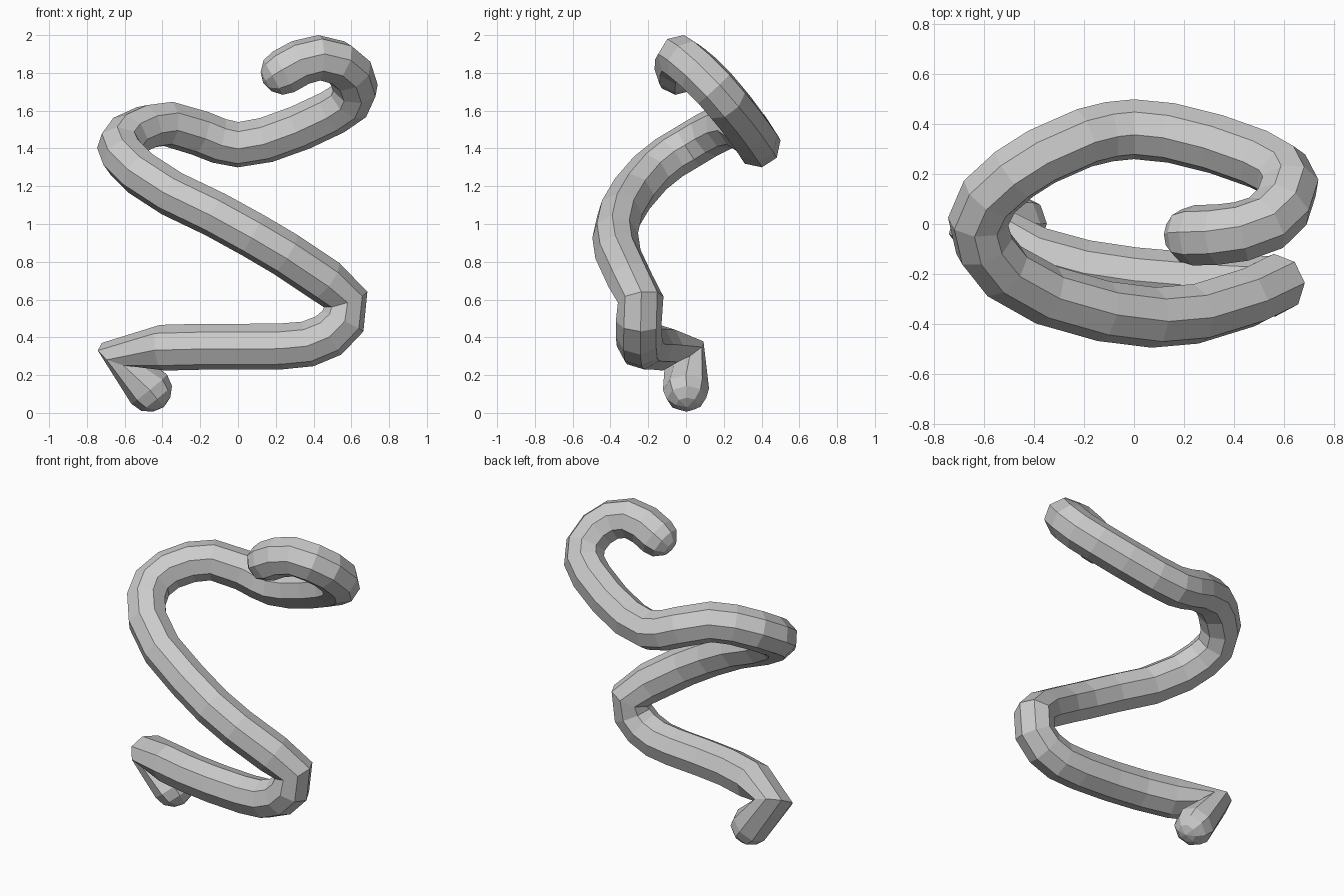
import bpy, bmesh, math
from mathutils import Vector

if "Cube" in bpy.data.objects:
    bpy.data.objects.remove(bpy.data.objects["Cube"])

SIDES, RADIUS = 8, 0.122

# Centre line of the coiled tube, from the lower end to the upper end
PATH = [Vector(p) for p in [
    (-.47, 0, .125), (-.625, -.01, .315), (-.40, -.13, .345), (-.2, -.185, .35),
    (0, -.215, .35), (.23, -.235, .352), (.37, -.245, .365), (.48, -.25, .41),
    (.555, -.25, .485), (.57, -.24, .6), (.46, -.295, .7), (.25, -.36, .84),
    (.08, -.375, .94), (-.12, -.35, 1.05), (-.35, -.285, 1.16), (-.52, -.19, 1.27),
    (-.6, -.09, 1.35), (-.625, .01, 1.41), (-.58, .11, 1.47), (-.48, .2, 1.515),
    (-.37, .27, 1.53), (-.2, .345, 1.48), (-.1, .37, 1.44), (0, .38, 1.42),
    (.15, .365, 1.445), (.33, .32, 1.51), (.5, .26, 1.59), (.59, .21, 1.65),
    (.622, .15, 1.72), (.595, .07, 1.8), (.53, .005, 1.855), (.43, -.03, 1.88),
    (.33, -.043, 1.855), (.24, -.045, 1.805)]]

# Rounded ends: (distance past the end, radius factor)
CAP = [(.062, .86), (.105, .48)]

# Stations: centre, tangent, radius
d_start = (PATH[0] - PATH[1]).normalized()
d_end = (PATH[-1] - PATH[-2]).normalized()
stations = [(PATH[0] + d_start * d, -d_start, RADIUS * r) for d, r in reversed(CAP)]
for i, p in enumerate(PATH):
    before = (p - PATH[i - 1]).normalized() if i else -d_start
    after = (PATH[i + 1] - p).normalized() if i < len(PATH) - 1 else d_end
    stations.append((p, (before + after).normalized(), RADIUS))
stations += [(PATH[-1] + d_end * d, d_end, RADIUS * r) for d, r in CAP]

# Sweep an octagon along the stations without twisting
bm = bmesh.new()
rings, normal, last = [], Vector((0, 1, 0)), stations[0][1]
for centre, tangent, radius in stations:
    normal = last.rotation_difference(tangent) @ normal
    normal = (normal - tangent * normal.dot(tangent)).normalized()
    side = tangent.cross(normal)
    rings.append([bm.verts.new(centre + radius * (
        normal * math.cos(2 * math.pi * k / SIDES) + side * math.sin(2 * math.pi * k / SIDES)))
        for k in range(SIDES)])
    last = tangent
for a, b in zip(rings, rings[1:]):
    for k in range(SIDES):
        n = (k + 1) % SIDES
        bm.faces.new((a[k], a[n], b[n], b[k]))

# Close both ends with a shallow point
for ring, tip in ((rings[0], PATH[0] + d_start * .122), (rings[-1], PATH[-1] + d_end * .122)):
    pole = bm.verts.new(tip)
    for k in range(SIDES):
        bm.faces.new((ring[k], ring[(k + 1) % SIDES], pole))
bmesh.ops.recalc_face_normals(bm, faces=bm.faces)

mesh = bpy.data.meshes.new("coiled_tube")
bm.to_mesh(mesh)
bm.free()
tube = bpy.data.objects.new("coiled_tube", mesh)
bpy.context.collection.objects.link(tube)

grey = bpy.data.materials.new("light_grey")
grey.diffuse_color = (.6, .6, .6, 1)
grey.use_nodes = True
grey.node_tree.nodes["Principled BSDF"].inputs["Base Color"].default_value = grey.diffuse_color
mesh.materials.append(grey)
